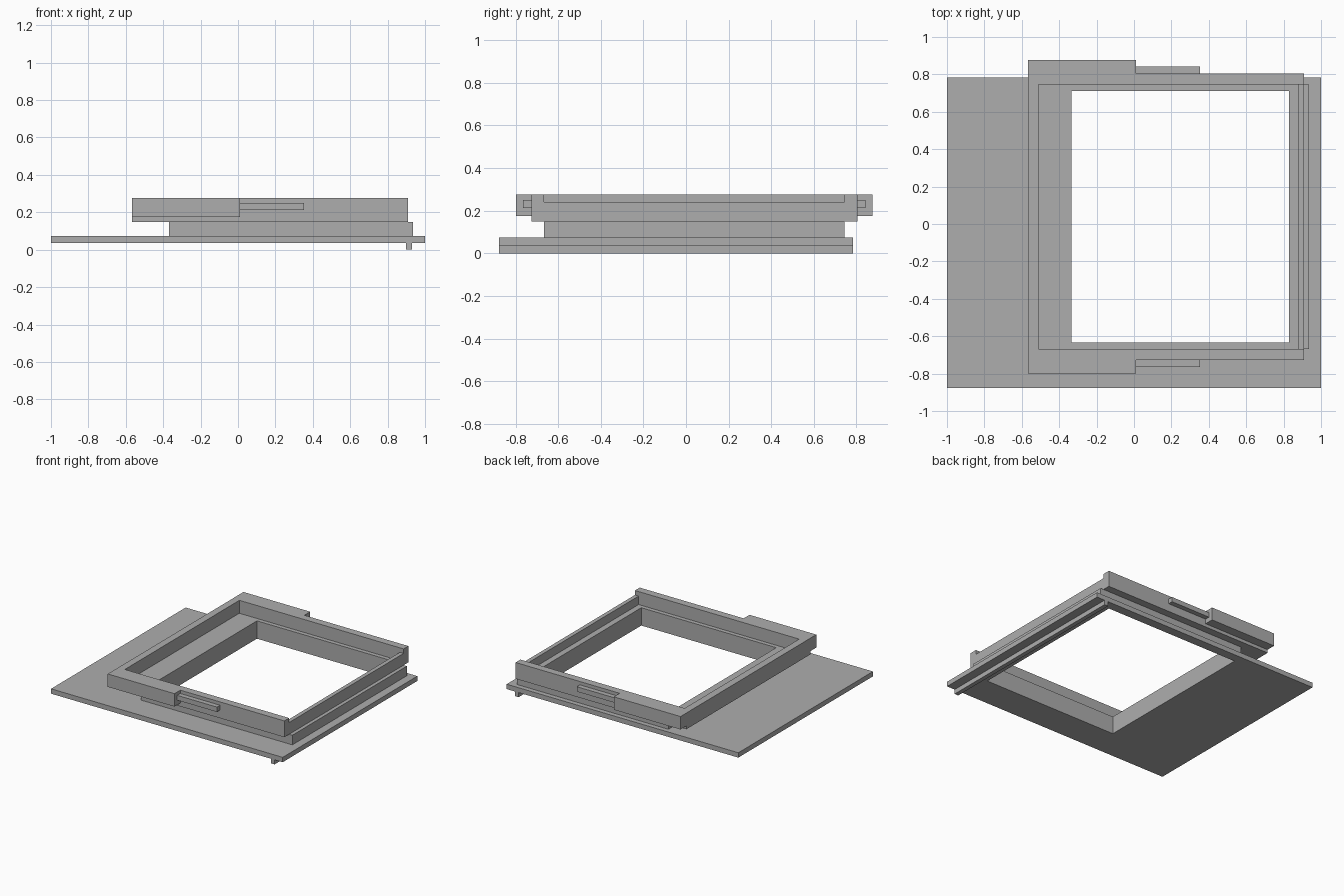
import bpy
import bmesh
from mathutils import Vector

default = bpy.data.objects.get("Cube")
if default:
    bpy.data.objects.remove(default, do_unlink=True)

GREY = (0.42, 0.42, 0.42, 1.0)
grey = bpy.data.materials.new("plain grey")
grey.use_nodes = True
grey.diffuse_color = GREY
grey.node_tree.nodes["Principled BSDF"].inputs["Base Color"].default_value = GREY

# The frames share one centre line, offset from the base plate
CENTRE_Y = 0.039


def box(name, x, y, z):
    """Box from (min, max) ranges along each axis."""
    bm = bmesh.new()
    bmesh.ops.create_cube(bm, size=1)
    low, high = (Vector(c) for c in zip(x, y, z))
    for v in bm.verts:
        v.co = [(a + b) / 2 + c * (b - a) for a, b, c in zip(low, high, v.co)]
    mesh = bpy.data.meshes.new(name)
    bm.to_mesh(mesh)
    bm.free()
    mesh.materials.append(grey)
    obj = bpy.data.objects.new(name, mesh)
    bpy.context.collection.objects.link(obj)
    return obj


def across(half):
    """Symmetric y range about the frame centre line."""
    return (CENTRE_Y - half, CENTRE_Y + half)


def combine(obj, operation, x, y, z):
    """Add or remove a box-shaped volume, then discard the helper."""
    helper = box("helper", x, y, z)
    helper.hide_render = True
    mod = obj.modifiers.new("shape", 'BOOLEAN')
    mod.operation = operation
    mod.solver = 'EXACT'
    mod.object = helper
    bpy.context.view_layer.update()
    graph = bpy.context.evaluated_depsgraph_get()
    result = bpy.data.meshes.new_from_object(obj.evaluated_get(graph))
    obj.modifiers.clear()
    obj.data = result
    bpy.data.objects.remove(helper, do_unlink=True)


OPENING = ((-0.335, 0.83), across(0.673))

# Base plate with its locating rail underneath
plate = box("base_plate", (-1, 1), (-0.877, 0.783), (0.036, 0.074))
box("locating_rail", (0.897, 0.93), (-0.877, 0.783), (0, 0.036))

# Spacer frame between the plate and the tray
spacer = box("spacer_frame", (-0.37, 0.936), across(0.706), (0.074, 0.149))

# Tray with thickened side blocks, a recessed floor and a lowered end wall
tray = box("tray_frame", (-0.566, 0.908), across(0.765), (0.149, 0.276))
combine(tray, 'UNION', (-0.566, 0.01), across(0.837), (0.175, 0.276))
combine(tray, 'DIFFERENCE', (-0.51, 0.876), across(0.706), (0.175, 0.4))
combine(tray, 'DIFFERENCE', (0.8, 1.0), across(0.706), (0.241, 0.4))

# Opening through all layers
for layer in (plate, spacer, tray):
    combine(layer, 'DIFFERENCE', *OPENING, (-0.2, 0.6))

# Side rails in front of the thickened blocks
for name, side in (("right_side_rail", -1), ("left_side_rail", 1)):
    ends = sorted(CENTRE_Y + side * d for d in (0.765, 0.803))
    box(name, (0.01, 0.353), ends, (0.212, 0.25))
